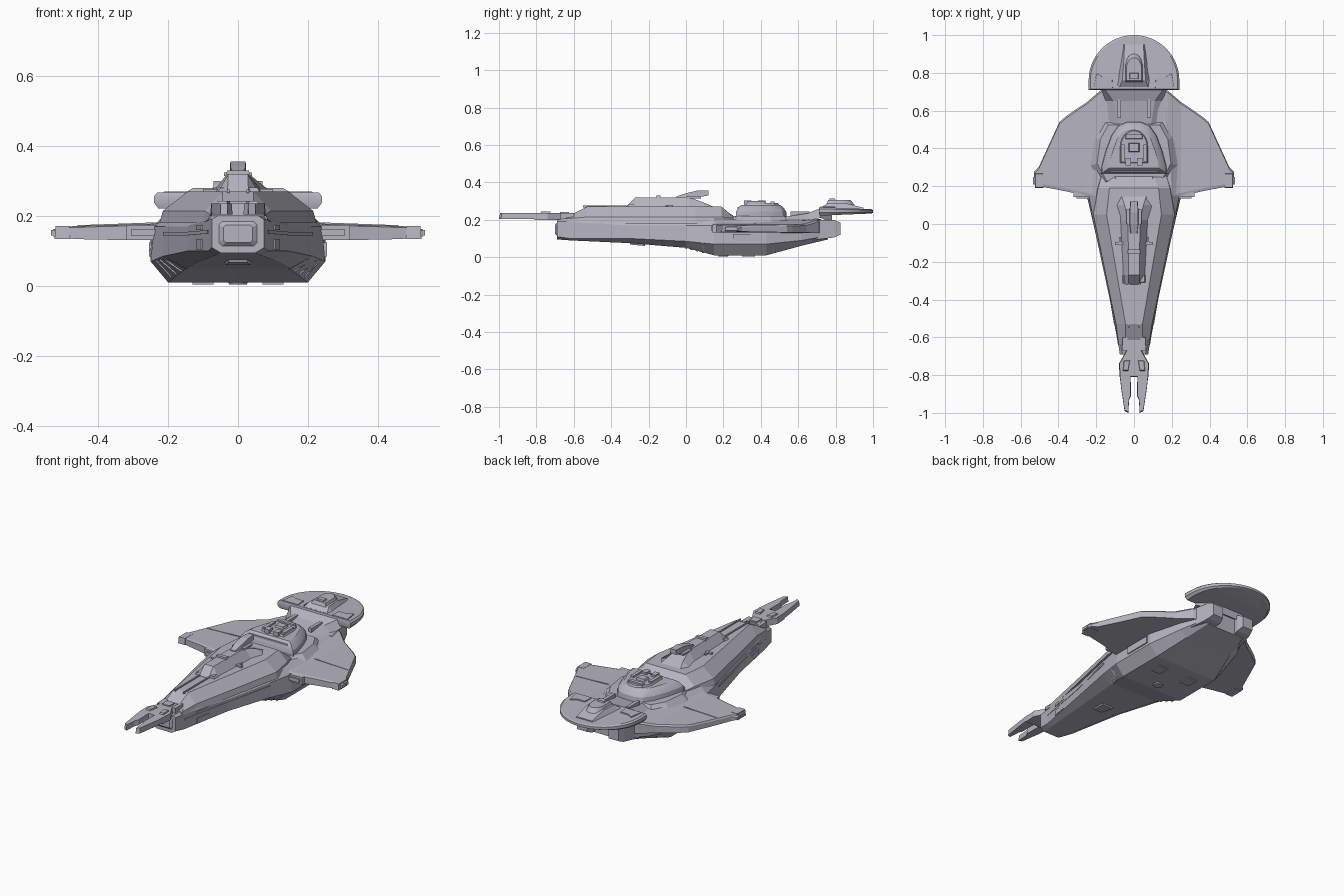
import bpy, bmesh, math
from mathutils import Vector

if "Cube" in bpy.data.objects:
    bpy.data.objects.remove(bpy.data.objects["Cube"], do_unlink=True)

hull_grey = bpy.data.materials.new("hull_grey")
hull_grey.use_nodes = True
hull_grey.diffuse_color = (0.47, 0.46, 0.53, 1)
shader = next(n for n in hull_grey.node_tree.nodes if n.type == 'BSDF_PRINCIPLED')
shader.inputs["Base Color"].default_value = hull_grey.diffuse_color
shader.inputs["Roughness"].default_value = 0.6


def finish(name, bm, mirror=False):
    """Turn a bmesh into a named object, optionally mirrored over x."""
    bmesh.ops.recalc_face_normals(bm, faces=bm.faces)
    mesh = bpy.data.meshes.new(name)
    bm.to_mesh(mesh)
    bm.free()
    mesh.materials.append(hull_grey)
    obj = bpy.data.objects.new(name, mesh)
    bpy.context.collection.objects.link(obj)
    if mirror:
        obj.modifiers.new("both_sides", 'MIRROR')
    return obj


def loft(name, rings, mirror=False):
    """Skin a list of equal rings and cap both ends."""
    bm = bmesh.new()
    loops = [[bm.verts.new(p) for p in ring] for ring in rings]
    for a, b in zip(loops, loops[1:]):
        for i in range(len(a)):
            j = (i + 1) % len(a)
            bm.faces.new((a[i], a[j], b[j], b[i]))
    bm.faces.new(loops[0])
    bm.faces.new(loops[-1])
    return finish(name, bm, mirror)


def both(half):
    """Close a half outline with its mirror image."""
    return list(half) + [(-x, b) for x, b in reversed(half)]


def body(name, stations):
    """Symmetric hull: each station is y followed by half profile points (x, z)."""
    return loft(name, [[(x, y, z) for x, z in both(half)] for y, *half in stations])


def slab(name, outline, low, high, shrink=1.0, centre=(0, 0), mirror=False):
    """Flat outline raised from low to high, tapering about a centre."""
    c = Vector(centre)
    top = [c + (Vector(p) - c) * shrink for p in outline]
    return loft(name, [[(x, y, low) for x, y in outline],
                       [(p.x, p.y, high) for p in top]], mirror)


def box(name, xs, ys, zs, mirror=True, shrink=1.0):
    (x0, x1), (y0, y1) = xs, ys
    outline = [(x0, y0), (x1, y0), (x1, y1), (x0, y1)]
    return slab(name, outline, *zs, shrink, ((x0 + x1) / 2, (y0 + y1) / 2), mirror)


def arch(width, front, back, steps, straight):
    """Outline with a straight front edge and a rounded back."""
    start = front + straight
    curve = [(width * math.cos(math.pi * i / steps),
              start + (back - start) * math.sin(math.pi * i / steps))
             for i in range(steps + 1)]
    return [(width, front)] + curve + [(-width, front)]


def bar(name, start, end, wide, tall):
    """Mirrored straight strip between two points."""
    a, b = Vector(start), Vector(end)
    side = (b - a).cross(Vector((0, 0, 1))).normalized() * wide / 2
    up = Vector((0, 0, tall / 2))
    corners = [side + up, side - up, -side - up, -side + up]
    return loft(name, [[p + c for c in corners] for p in (a, b)], True)


# Main hull: lower body and the raised foredeck
body("lower_hull", [
    (-.69, (.06, .2), (.075, .19), (.075, .11), (.05, .095)),
    (-.62, (.075, .21), (.085, .19), (.085, .1), (.06, .09)),
    (-.3, (.12, .21), (.145, .17), (.145, .1), (.1, .075)),
    (0, (.18, .21), (.21, .17), (.215, .085), (.15, .05)),
    (.15, (.2, .205), (.24, .17), (.25, .07), (.2, .01)),
    (.43, (.19, .2), (.25, .17), (.25, .07), (.2, .01)),
    (.62, (.16, .2), (.2, .17), (.2, .09), (.15, .062)),
    (.76, (.12, .2), (.14, .17), (.14, .115), (.12, .095))])
body("foredeck", [
    (-.64, (.045, .215), (.08, .205), (.085, .19)),
    (-.53, (.045, .27), (.095, .215), (.1, .18)),
    (.05, (.145, .27), (.215, .215), (.225, .18)),
    (.19, (.13, .27), (.19, .215), (.195, .19)),
    (.26, (.1, .212), (.17, .208), (.17, .2))])
body("spine", [
    (-.32, (.03, .271), (.06, .265)),
    (-.27, (.028, .32), (.06, .265)),
    (.02, (.032, .32), (.075, .265)),
    (.1, (.05, .29), (.1, .265)),
    (.25, (.1, .225), (.12, .2))])
box("spine_foot", (-.065, .065), (-.31, -.27), (.265, .282), False, .85)
bar("deck_rail", (.028, -.55, .271), (.028, -.3, .271), .008, .01)
box("deck_block", (.05, .1), (-.11, -.095), (.265, .278))
box("deck_fin", (.07, .08), (-.11, -.07), (.265, .278))
box("spine_sensor", (-.035, .035), (-.16, -.135), (.315, .33), False, .9)

# Dorsal cannon
body("dorsal_cannon", [
    (-.05, (.015, .325), (.02, .315)),
    (.0, (.022, .342), (.024, .315)),
    (.06, (.022, .356), (.024, .32)),
    (.12, (.018, .357), (.02, .33))])
box("cannon_mount", (-.04, .04), (0, .08), (.315, .325), False)

# Blunt front end with framed port and fork cradle
body("nose_frame", [
    (-.69, (.045, .185), (.055, .175), (.055, .125), (.045, .115)),
    (-.7, (.035, .175), (.042, .168), (.042, .132), (.035, .125))])
box("fork_cradle", (.035, .06), (-.67, -.6), (.19, .235))

# Forked prow
slab("fork_base", both([(.045, -.61), (.035, -.66), (.08, -.74), (.076, -.81), (.018, -.81)]),
     .2, .236, .96, (0, -.74))
slab("fork_tine", [(.077, -.79), (.068, -.87), (.05, -.99), (.03, -1), (.026, -.93),
                   (.016, -.91), (.018, -.79)], .205, .236, .95, (.045, -.88), True)
slab("fork_block", [(.02, -.72), (.055, -.72), (.06, -.78), (.03, -.78)], .23, .244,
     .8, (.04, -.75), True)
box("fork_hub", (-.03, .03), (-.68, -.62), (.2, .242), False, .8)

# Wings: x, leading y, trailing y, top z, bottom z
loft("wing", [[(x, a, low), (x, a, high - .004), (x, a + .015, high), (x, b - .01, high),
               (x, b, high - .008), (x, b, low)] for x, a, b, high, low in [
    (.12, .13, .73, .204, .13), (.18, .138, .705, .197, .13), (.25, .15, .645, .178, .131),
    (.31, .162, .605, .176, .132), (.36, .173, .57, .175, .132), (.395, .18, .54, .174, .133),
    (.45, .19, .42, .172, .134), (.505, .2, .3, .17, .137), (.53, .21, .275, .162, .142)]], True)
bar("wing_seam", (.24, .37, .179), (.46, .37, .171), .005, .006)
box("wing_root_gun", (.2, .32), (.142, .2), (.132, .174))
box("wing_gun_face", (.225, .305), (.134, .15), (.143, .163))
box("wing_tip_pod", (.48, .525), (.19, .27), (.135, .172), True, .9)
box("wing_tip_light", (.5, .535), (.21, .25), (.145, .16))

# Aft dome: a tapered, round-backed tub on a low platform
slab("dome_platform", both([(.17, .2), (.23, .31), (.21, .46), (.16, .55)]),
     .185, .22, .85, (0, .38))
dome = both([(.175, .265), (.172, .31), (.15, .39), (.12, .47), (.085, .52), (.04, .54)])
loft("dome", [[(x * s, .39 + (y - .39) * s, z) for x, y in dome]
              for s, z in ((1, .21), (.97, .245), (.86, .268), (.74, .28))])
slab("dome_cap", arch(.075, .32, .5, 20, .09), .275, .29, .92, (0, .4))
box("dome_brow", (-.14, .14), (.275, .295), (.24, .268), False, .9)
box("dome_vent", (.05, .07), (.33, .42), (.28, .3))
box("dome_console", (.015, .045), (.31, .35), (.28, .303))
box("dome_centre", (-.03, .03), (.38, .43), (.285, .302), False, .8)
box("dome_rear", (-.05, .05), (.45, .475), (.28, .298), False, .85)

# Neck linking hull and head, with a pair of engine pods under it
body("neck", [
    (.53, (.09, .216), (.14, .195)),
    (.65, (.11, .235), (.15, .195)),
    (.72, (.16, .262), (.175, .21)),
    (.78, (.1, .24), (.11, .18))])
box("neck_rail", (.07, .09), (.56, .66), (.21, .245))
loft("engine_pod", [[(inner, y, low), (outer, y, low), (outer, y, high), (inner, y, high)]
                    for y, inner, outer, low, high in [
    (.62, .08, .18, .085, .2), (.79, .06, .145, .105, .2), (.825, .07, .135, .12, .185)]], True)

# Rounded head plate
head = arch(.24, .71, 1.0, 40, .05)
loft("head_plate", [[(x * s, .8 + (y - .8) * s, z - (y - .71) * slope) for x, y in head]
                    for s, z, slope in ((.95, .222, -.04), (1, .238, 0),
                                        (1, .258, .02), (.96, .268, .04))])
body("head_cabin", [
    (.725, (.075, .268), (.1, .255)),
    (.76, (.062, .29), (.09, .255)),
    (.85, (.055, .29), (.075, .25)),
    (.95, (.05, .264), (.06, .25))])
slab("head_bridge", arch(.05, .75, .9, 16, .08), .28, .305, .8, (0, .8))
box("bridge_hatch", (-.025, .025), (.765, .8), (.3, .313), False, .8)
slab("head_panel", [(.11, .718), (.215, .718), (.2, .8), (.17, .78), (.115, .78)],
     .255, .271, .95, (.16, .75), True)

# Flank strips and hatches
bar("flank_strip", (.083, -.62, .155), (.143, -.3, .15), .008, .01)
bar("flank_strip_mid", (.143, -.3, .15), (.211, 0, .15), .008, .01)
bar("flank_hatch", (.1, -.53, .12), (.115, -.44, .12), .012, .03)
bar("flank_hatch_upper", (.1, -.53, .168), (.115, -.44, .168), .012, .014)
box("flank_sponson", (.22, .255), (.25, .41), (.085, .125))

# Sloped louvres on the lower bow and small fittings on the keel
for i in range(4):
    t = i * .03
    bar("bow_louvre", (.145 + t / 2, t, .05 - t * .28), (.205 + t / 3, t, .083 - t * .1),
        .01, .006)
bm = bmesh.new()
bmesh.ops.create_cone(bm, cap_ends=True, segments=20, radius1=.025, radius2=.035, depth=.02)
finish("keel_turret", bm).location = (0, .2, .014)
body("keel_port", [
    (-.3, (.03, .08), (.025, .068)),
    (-.22, (.04, .072), (.035, .06))])
box("keel_hatch", (.07, .13), (.3, .37), (.005, .015))

# Smooth the curved parts while keeping hard edges
bpy.ops.object.select_all(action='DESELECT')
for obj in bpy.context.scene.objects:
    if obj.name.split(".")[0] in ("dome", "head_plate", "keel_turret"):
        obj.select_set(True)
        bpy.context.view_layer.objects.active = obj
bpy.ops.object.shade_smooth_by_angle(angle=math.radians(25))
